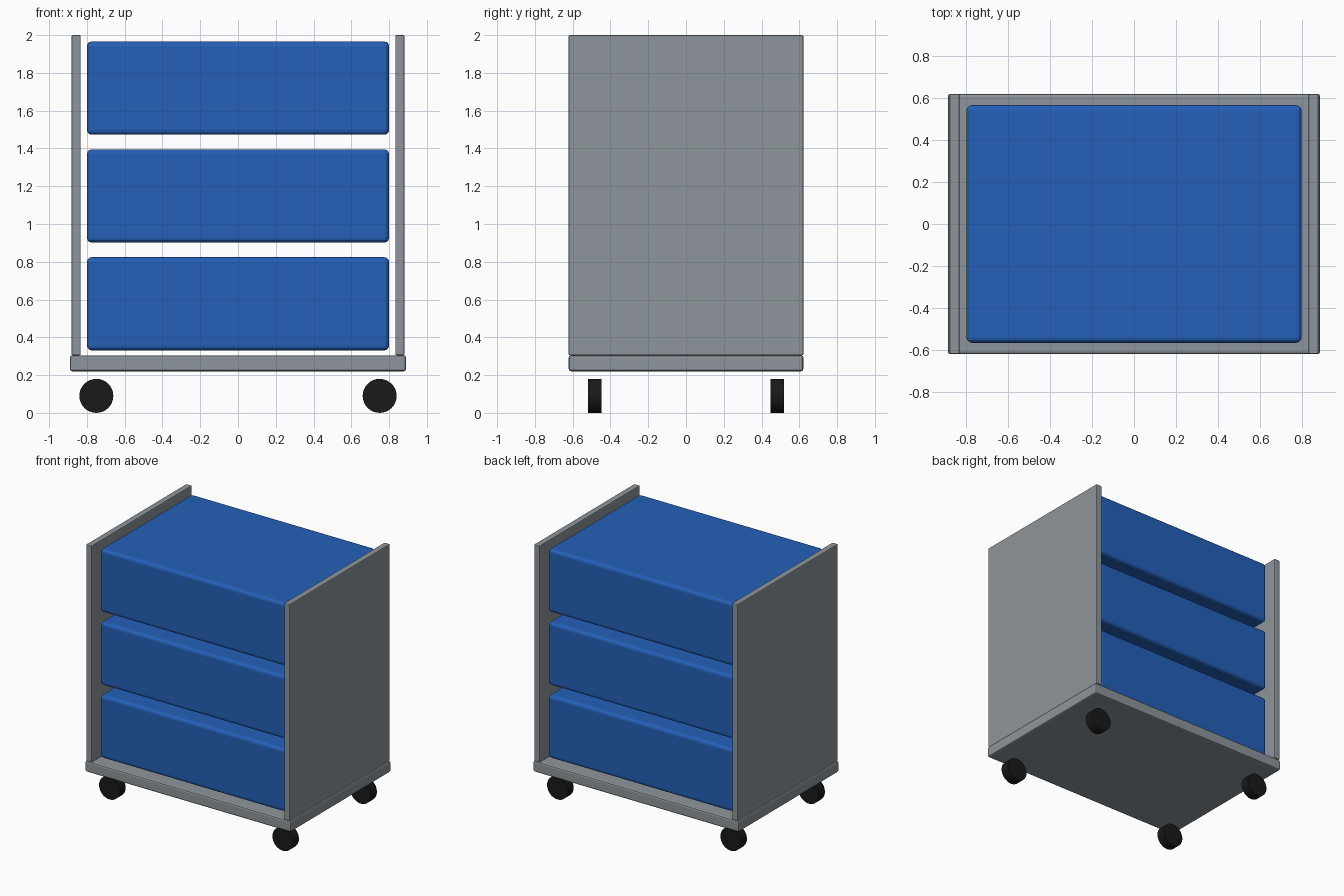
import bpy
import math

if "Cube" in bpy.data.objects:
    bpy.data.objects.remove(bpy.data.objects["Cube"])


def material(name, rgb):
    m = bpy.data.materials.new(name)
    m.diffuse_color = (*rgb, 1)
    m.use_nodes = True
    m.node_tree.nodes["Principled BSDF"].inputs["Base Color"].default_value = m.diffuse_color
    return m


GREY = material("grey", (0.27, 0.30, 0.325))
BLUE = material("blue", (0.017, 0.118, 0.48))
BLACK = material("black", (0.01, 0.01, 0.01))


def finish(ob, name, mat, bevel, segments):
    ob.name = name
    ob.data.materials.append(mat)
    if bevel:
        mod = ob.modifiers.new("Bevel", 'BEVEL')
        mod.width = bevel
        mod.segments = segments
        mod.limit_method = 'ANGLE'


def box(name, lo, hi, mat, bevel, segments=2):
    center = [(a + b) / 2 for a, b in zip(lo, hi)]
    bpy.ops.mesh.primitive_cube_add(size=1, location=center)
    ob = bpy.context.object
    ob.scale = [b - a for a, b in zip(lo, hi)]
    bpy.ops.object.transform_apply(location=False, rotation=False, scale=True)
    finish(ob, name, mat, bevel, segments)


# Base board
box("base", (-0.889, -0.621, 0.22), (0.889, 0.621, 0.305), GREY, 0.012)

# Side panels
for side, s in (("left", -1), ("right", 1)):
    x0, x1 = sorted((s * 0.833, s * 0.881))
    box(side + "_panel", (x0, -0.621, 0.305), (x1, 0.621, 2.0), GREY, 0.006)

# Three stacked drawers
for i in range(3):
    z = 0.331 + i * 0.571
    box(f"drawer_{i + 1}", (-0.80, -0.567, z), (0.80, 0.567, z + 0.493), BLUE, 0.025, 3)

# Four wheels
for side, sx in (("left", -1), ("right", 1)):
    for end, sy in (("front", -1), ("back", 1)):
        bpy.ops.mesh.primitive_cylinder_add(
            vertices=32, radius=0.09, depth=0.071,
            location=(sx * 0.75, sy * 0.482, 0.09), rotation=(math.pi / 2, 0, 0))
        finish(bpy.context.object, f"{end}_{side}_wheel", BLACK, 0, 1)
        bpy.ops.object.shade_smooth_by_angle(angle=math.radians(30))
